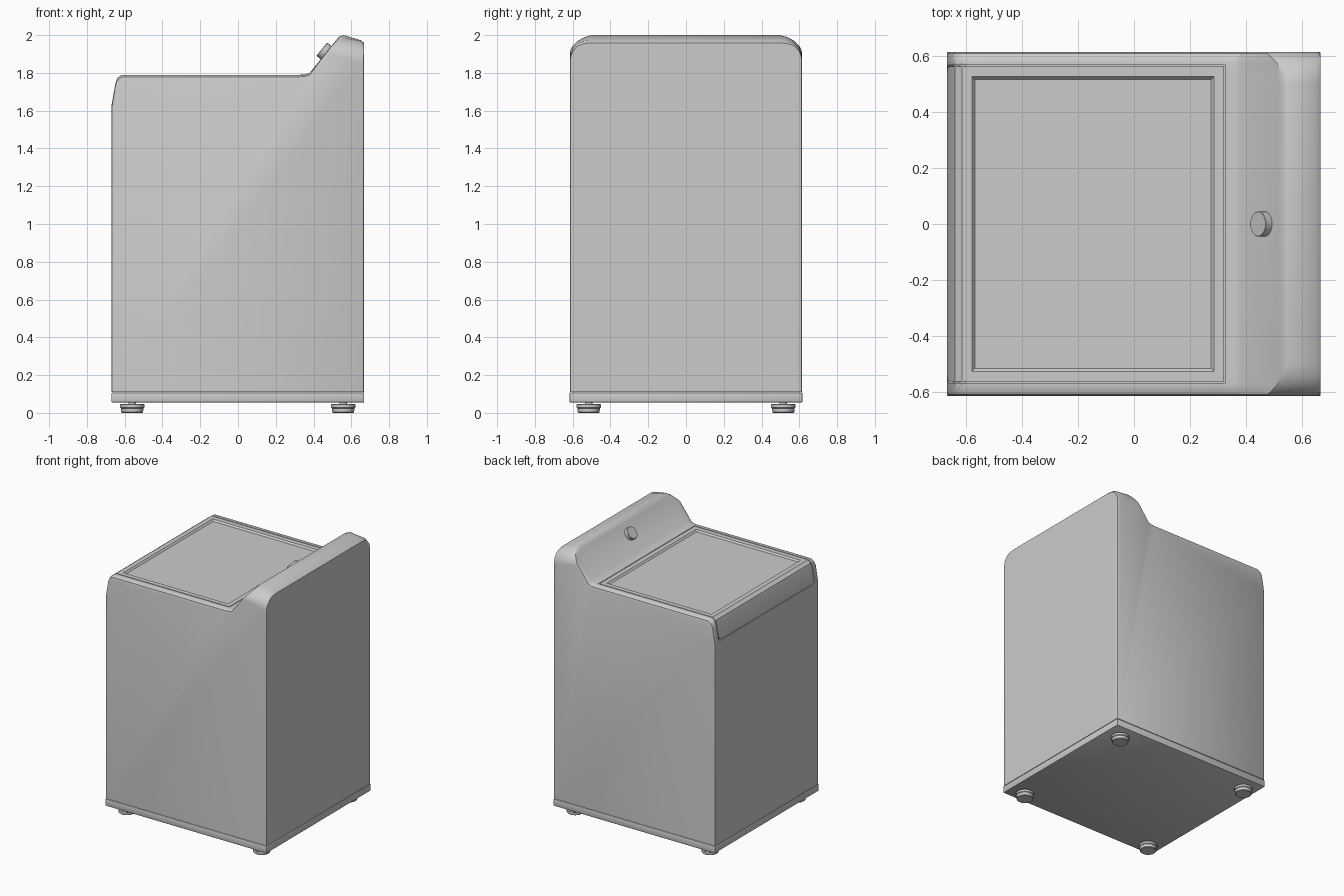
import bpy, bmesh, math
from mathutils import Vector

if "Cube" in bpy.data.objects:
    bpy.data.objects.remove(bpy.data.objects["Cube"])


def finish(bm, name, angle=35):
    bmesh.ops.recalc_face_normals(bm, faces=bm.faces[:])
    mesh = bpy.data.meshes.new(name)
    bm.to_mesh(mesh)
    bm.free()
    ob = bpy.data.objects.new(name, mesh)
    bpy.context.collection.objects.link(ob)
    if angle:
        smooth(ob, angle)
    return ob


def smooth(ob, angle=35):
    bpy.ops.object.select_all(action='DESELECT')
    ob.select_set(True)
    bpy.context.view_layer.objects.active = ob
    bpy.ops.object.shade_smooth_by_angle(angle=math.radians(angle))


def loft(sections):
    """Skin a list of (y, xz profile) sections into a closed solid."""
    bm = bmesh.new()
    rings = [[bm.verts.new((x, y, z)) for x, z in prof] for y, prof in sections]
    n = len(rings[0])
    for a, b in zip(rings, rings[1:]):
        for i in range(n):
            j = (i + 1) % n
            bm.faces.new((a[i], a[j], b[j], b[i]))
    bm.faces.new(rings[0])
    bm.faces.new(rings[-1][::-1])
    bmesh.ops.recalc_face_normals(bm, faces=bm.faces[:])
    return bm, rings


def round_corners(bm, rings, i, j, width):
    """Round the edge between profile points i and j on both ends."""
    edges = [bm.edges.get((r[i], r[j])) for r in rings]
    bmesh.ops.bevel(bm, geom=edges, offset=width, segments=4, profile=0.5, affect='EDGES')


# Cabinet with raised console, lofted across its width
def cabinet_profile(e, d, px, pz, back):
    return [(-0.67 + e, 0.11), (-0.67 + e, 1.62), (-0.65 + e, 1.74), (-0.64 + e, 1.772 - d),
            (-0.615 + e, 1.79 - d), (0.325, 1.79 - d), (0.355, 1.792 - d), (0.38, 1.80 - d),
            (px - 0.03, pz - 0.028), (px - 0.012, pz - 0.007), (px + 0.01, pz),
            (0.65 - e, back + 0.006), (0.667 - e, back - 0.008), (0.667 - e, 0.11)]


half = [(0.615, 0.010, 0.025, 0.48, 1.905, 1.865), (0.611, 0.003, 0.011, 0.488, 1.922, 1.89),
        (0.600, 0.0, 0.003, 0.502, 1.942, 1.92), (0.575, 0.0, 0.0, 0.525, 1.968, 1.95),
        (0.540, 0.0, 0.0, 0.541, 1.988, 1.963), (0.500, 0.0, 0.0, 0.548, 2.0, 1.967)]
stations = [(-s[0],) + s[1:] for s in half] + half[::-1]
bm, _ = loft([(s[0], cabinet_profile(*s[1:])) for s in stations])
cabinet = finish(bm, "cabinet", None)

# Pocket in the cabinet that receives the lid
inner = [(-0.65, 1.625), (-0.63, 1.735), (-0.622, 1.758), (-0.605, 1.77), (0.327, 1.77)]
pocket = inner + [(0.327, 1.85), (-0.75, 1.85), (-0.75, 1.625)]
bm, rings = loft([(-0.569, pocket), (0.569, pocket)])
round_corners(bm, rings, 0, len(pocket) - 1, 0.03)
cutter = finish(bm, "lid_pocket_cutter", None)
cutter.hide_render = True
cutter.hide_set(True)
cut = cabinet.modifiers.new("lid_pocket", 'BOOLEAN')
cut.object = cutter
cut.operation = 'DIFFERENCE'
cut.solver = 'EXACT'
bpy.context.view_layer.objects.active = cabinet
bpy.ops.object.modifier_apply(modifier=cut.name)
bpy.data.objects.remove(cutter)
smooth(cabinet)

# Lid wrapping over the front edge, with a recessed panel
outer = [(0.322, 1.79), (-0.615, 1.79), (-0.64, 1.772), (-0.65, 1.74), (-0.669, 1.631)]
lid_profile = [(-0.65, 1.631)] + inner[1:-1] + [(0.322, 1.77)] + outer
bm, rings = loft([(-0.563, lid_profile), (0.563, lid_profile)])
round_corners(bm, rings, 0, len(lid_profile) - 1, 0.03)
bm.normal_update()
top = max((f for f in bm.faces if f.normal.z > 0.99), key=lambda f: f.calc_area())
bmesh.ops.inset_region(bm, faces=[top], thickness=0.05)
bmesh.ops.inset_region(bm, faces=[top], thickness=0.015, depth=-0.012)
finish(bm, "lid", 30)

# Base plinth
bm = bmesh.new()
bmesh.ops.create_cube(bm, size=1)
for v in bm.verts:
    v.co = (v.co.x * 1.338 - 0.001, v.co.y * 1.232, 0.0815 + v.co.z * 0.053)
bmesh.ops.bevel(bm, geom=bm.edges[:], offset=0.005, segments=2, profile=0.5, affect='EDGES')
finish(bm, "base_plinth")


# Turned parts: stacked rings of (radius, height) about a local axis
def turned(name, rings, location, axis=(0, 0, 1), sides=32):
    bm = bmesh.new()
    loops = [[bm.verts.new((r * math.cos(t), r * math.sin(t), h))
              for t in (2 * math.pi * k / sides for k in range(sides))] for r, h in rings]
    for a, b in zip(loops, loops[1:]):
        for i in range(sides):
            j = (i + 1) % sides
            bm.faces.new((a[i], a[j], b[j], b[i]))
    bm.faces.new(loops[0])
    bm.faces.new(loops[-1])
    ob = finish(bm, name)
    ob.location = location
    ob.rotation_euler = Vector(axis).to_track_quat('Z', 'Y').to_euler()
    return ob


# Levelling feet
foot = [(0.054, 0.0), (0.058, 0.004), (0.059, 0.024), (0.064, 0.028),
        (0.064, 0.044), (0.062, 0.046), (0.02, 0.046), (0.02, 0.06)]
for x, side in ((-0.56, "front"), (0.557, "back")):
    for y, hand in ((-0.515, "a"), (0.515, "b")):
        turned(f"foot_{side}_{hand}", foot, (x, y, 0))

# Control knob on the sloping console
turned("control_knob", [(0.045, -0.015), (0.045, 0.028), (0.043, 0.03)],
       (0.467, 0, 1.907), (-0.78, 0, 0.625))
